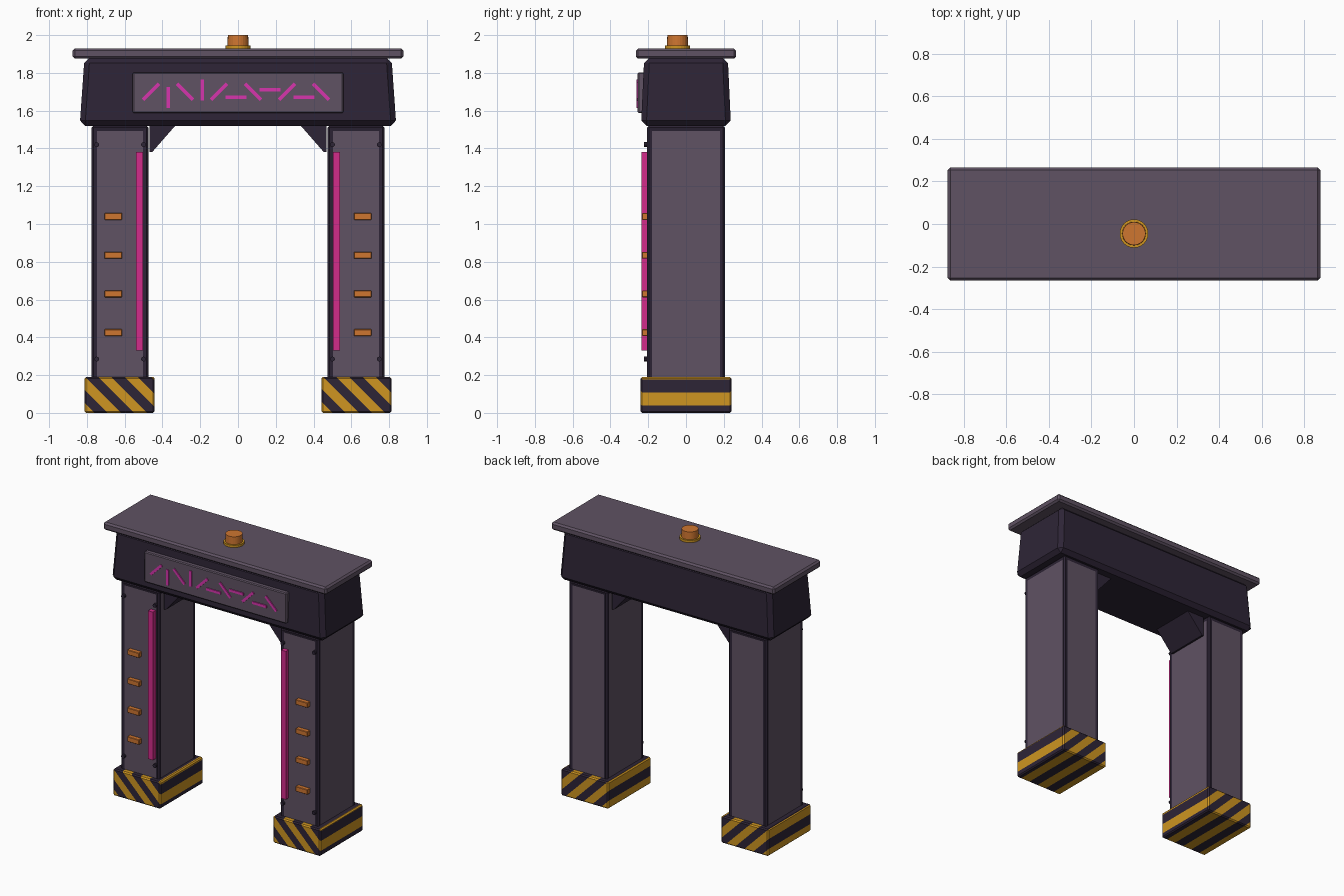
import bpy
import bmesh
import math
from mathutils import Matrix, Vector

cube = bpy.data.objects.get("Cube")
if cube:
    bpy.data.objects.remove(cube, do_unlink=True)


def material(name, rgb):
    mat = bpy.data.materials.new(name)
    mat.use_nodes = True
    color = (*rgb, 1)
    mat.diffuse_color = color
    mat.node_tree.nodes["Principled BSDF"].inputs["Base Color"].default_value = color
    return mat


DARK = material("dark purple", (0.027, 0.018, 0.037))
PANEL = material("grey purple", (0.115, 0.085, 0.125))
PINK = material("neon pink", (0.65, 0.025, 0.26))
MAGENTA = material("neon magenta", (0.68, 0.035, 0.42))
ORANGE = material("lamp orange", (0.62, 0.18, 0.03))
YELLOW = material("hazard yellow", (0.62, 0.3, 0.015))


def finish(name, bm, *mats):
    bmesh.ops.recalc_face_normals(bm, faces=bm.faces)
    mesh = bpy.data.meshes.new(name)
    bm.to_mesh(mesh)
    bm.free()
    for mat in mats:
        mesh.materials.append(mat)
    obj = bpy.data.objects.new(name, mesh)
    bpy.context.collection.objects.link(obj)
    return obj


def box_mesh(center, size, bevel=0.0, taper=(1, 1)):
    """Box whose top is scaled by taper, with chamfered edges."""
    bm = bmesh.new()
    bmesh.ops.create_cube(bm, size=1)
    for v in bm.verts:
        if v.co.z > 0:
            v.co.x *= taper[0]
            v.co.y *= taper[1]
        v.co = Vector(center) + v.co * Vector(size)
    if bevel:
        bmesh.ops.bevel(bm, geom=bm.edges[:], offset=bevel, segments=1,
                        affect='EDGES', profile=0.5)
    return bm


def box(name, center, size, mat, bevel=0.0, taper=(1, 1)):
    return finish(name, box_mesh(center, size, bevel, taper), mat)


def cylinder(name, center, radius, depth, mat, sides=24, axis='Z', bevel=0.0):
    bm = bmesh.new()
    bmesh.ops.create_cone(bm, cap_ends=True, segments=sides,
                          radius1=radius, radius2=radius - bevel, depth=depth)
    turn = Matrix.Rotation(math.pi / 2, 4, 'X') if axis == 'Y' else Matrix()
    bmesh.ops.transform(bm, matrix=Matrix.Translation(center) @ turn, verts=bm.verts)
    return finish(name, bm, mat)


def striped_base(name, x):
    """Foot block sliced into diagonal hazard bands along x + z."""
    bm = box_mesh((x, 0, 0.095), (0.37, 0.48, 0.19), 0.008)
    half, start = 0.07, 0.85
    first = math.floor((x - 0.2 - start) / half)
    for i in range(first, first + 12):
        bmesh.ops.bisect_plane(bm, geom=bm.verts[:] + bm.edges[:] + bm.faces[:],
                               plane_co=(start + i * half, 0, 0), plane_no=(1, 0, 1))
    for f in bm.faces:
        c = f.calc_center_median()
        f.material_index = math.floor((c.x + c.z - start) / half) % 2
    finish(name, bm, YELLOW, DARK)


def framed_post(name, x):
    """Post with a dark frame around a lighter panel on each side."""
    bm = box_mesh((x, 0, 0.81), (0.3, 0.414, 1.42), 0.01)
    bm.normal_update()
    sides = [f for f in bm.faces if f.calc_area() > 0.2]
    bmesh.ops.inset_individual(bm, faces=sides, thickness=0.025, depth=-0.004)
    for f in sides:
        f.material_index = 1
    finish(name, bm, DARK, PANEL)


def brace(name, side):
    """Triangular gusset between post and beam."""
    bm = bmesh.new()
    profile = [(0.468, 1.54), (0.468, 1.38), (0.455, 1.38), (0.315, 1.54)]
    face = bm.faces.new([bm.verts.new((side * x, -0.16, z)) for x, z in profile])
    ext = bmesh.ops.extrude_face_region(bm, geom=[face])
    moved = [g for g in ext["geom"] if isinstance(g, bmesh.types.BMVert)]
    bmesh.ops.translate(bm, verts=moved, vec=(0, 0.32, 0))
    finish(name, bm, DARK)


# Two legs with their fittings
for word, s in (("left", 1), ("right", -1)):
    striped_base(f"{word}_base", s * 0.627)
    framed_post(f"{word}_post", s * 0.625)
    brace(f"{word}_brace", s)
    box(f"{word}_neon_strip", (s * 0.521, -0.218, 0.855), (0.038, 0.036, 1.05), PINK)
    for i in range(4):
        box(f"{word}_marker_light_{i + 1}", (s * 0.66, -0.216, 0.425 + i * 0.205),
            (0.094, 0.034, 0.036), ORANGE, 0.003)
    for x in (0.5, 0.748):
        for z in (0.285, 1.42):
            cylinder(f"{word}_bolt", (s * x, -0.21, z), 0.013, 0.026, DARK, 10, 'Y')

# Crossbeam and roof slab
box("crossbeam", (0, 0, 1.7), (1.676, 0.476, 0.36), DARK, 0.028, (0.97, 0.93))
box("roof_slab", (0, 0, 1.9025), (1.75, 0.53, 0.055), PANEL, 0.012)

# Sign plate with abstract neon bars
box("sign_plate", (0, -0.235, 1.695), (1.115, 0.042, 0.215), PANEL, 0.006)


def neon_bar(x, z, length, degrees):
    bm = box_mesh((0, 0, 0), (length, 0.008, 0.018))
    place = Matrix.Translation((x, -0.259, z)) @ Matrix.Rotation(-math.radians(degrees), 4, 'Y')
    bmesh.ops.transform(bm, matrix=place, verts=bm.verts)
    finish("neon_bar", bm, MAGENTA)


for i in range(6):
    x = -0.46 + i * 0.18
    neon_bar(x, 1.70, 0.12, 45 if i % 2 == 0 else -45)
    if i < 5:
        neon_bar(x + 0.09, 1.67 + 0.04 * (i % 2), 0.11, 90 if i < 2 else 0)

# Roof beacon
cylinder("beacon_ring", (0, -0.045, 1.937), 0.067, 0.018, YELLOW)
cylinder("beacon_lamp", (0, -0.045, 1.965), 0.056, 0.07, ORANGE, bevel=0.002)
